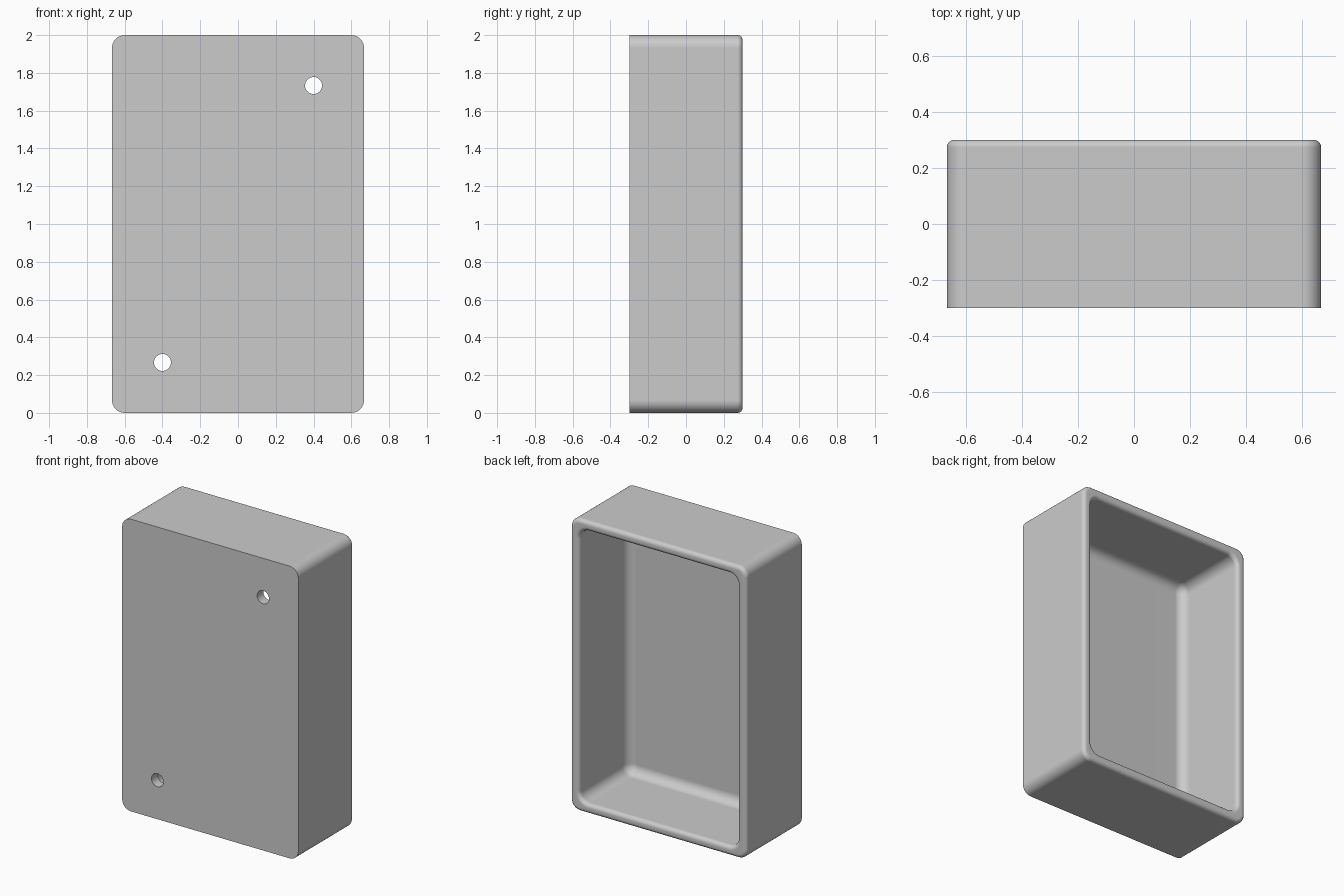
import bpy
import bmesh
import math

if "Cube" in bpy.data.objects:
    bpy.data.objects.remove(bpy.data.objects["Cube"])

HALF_X, HALF_Z, HALF_Y = 0.667, 1.0, 0.3
CORNER = 0.067       # outer corner radius
WALL = 0.067         # wall and front panel thickness
RIM = 0.027          # rounding of the open rim
INNER = 0.067        # inner corner radius
FLOOR = 0.064        # fillet between walls and front panel
SEG = 8


def rounded_loop(bm, inset, y, radius):
    """Rounded rectangle of vertices in the XZ plane."""
    verts = []
    cx, cz = HALF_X - inset - radius, HALF_Z - inset - radius
    for q, (sx, sz) in enumerate([(1, 1), (-1, 1), (-1, -1), (1, -1)]):
        for i in range(SEG + 1):
            a = math.radians(90 * (q + i / SEG))
            verts.append(bm.verts.new((sx * cx + radius * math.cos(a), y,
                                       HALF_Z + sz * cz + radius * math.sin(a))))
    return verts


# Section through the wall: (inset, y, corner radius), from front face around to inner floor
section = [(0, -HALF_Y, CORNER)]
steps = [math.radians(90 * i / 6) for i in range(7)]
for a in steps:      # outer rim rounding
    d = RIM * (1 - math.cos(a))
    section.append((d, HALF_Y - RIM + RIM * math.sin(a), CORNER - d))
for a in steps:      # inner rim rounding
    d = RIM * (1 - math.sin(a))
    section.append((WALL - d, HALF_Y - RIM + RIM * math.cos(a), INNER + d))
for a in steps:      # inner floor fillet
    d = FLOOR * (1 - math.cos(a))
    section.append((WALL + d, -HALF_Y + WALL + FLOOR * (1 - math.sin(a)), INNER - d))

# Enclosure shell
bm = bmesh.new()
loops = [rounded_loop(bm, *s) for s in section]
for l0, l1 in zip(loops, loops[1:]):
    n = len(l0)
    for i in range(n):
        j = (i + 1) % n
        bm.faces.new((l0[i], l0[j], l1[j], l1[i]))
bm.faces.new(loops[0])
bm.faces.new(loops[-1])
bmesh.ops.recalc_face_normals(bm, faces=bm.faces)
mesh = bpy.data.meshes.new("enclosure_shell")
bm.to_mesh(mesh)
bm.free()
shell = bpy.data.objects.new("enclosure_shell", mesh)
bpy.context.collection.objects.link(shell)

grey = bpy.data.materials.new("light_grey")
grey.diffuse_color = (0.6, 0.6, 0.6, 1)
grey.use_nodes = True
grey.node_tree.nodes["Principled BSDF"].inputs["Base Color"].default_value = grey.diffuse_color
mesh.materials.append(grey)

# Two diagonal mounting holes through the front panel
for x, z in [(0.4, 1.733), (-0.4, 0.267)]:
    bpy.ops.mesh.primitive_cylinder_add(vertices=32, radius=0.045, depth=0.3,
                                        location=(x, -HALF_Y, z),
                                        rotation=(math.pi / 2, 0, 0))
    cutter = bpy.context.object
    cutter.name = "hole_cutter"
    cutter.hide_render = True
    cutter.data.materials.append(grey)
    bpy.ops.object.select_all(action='DESELECT')
    shell.select_set(True)
    bpy.context.view_layer.objects.active = shell
    cut = shell.modifiers.new("mounting_hole", 'BOOLEAN')
    cut.operation = 'DIFFERENCE'
    cut.solver = 'EXACT'
    cut.object = cutter
    bpy.ops.object.modifier_apply(modifier=cut.name)
    bpy.data.objects.remove(cutter)

# Smooth fillets with crisp front edge
bpy.ops.object.shade_smooth_by_angle(angle=math.radians(35))
weighted = shell.modifiers.new("weighted_normals", 'WEIGHTED_NORMAL')
weighted.keep_sharp = True
